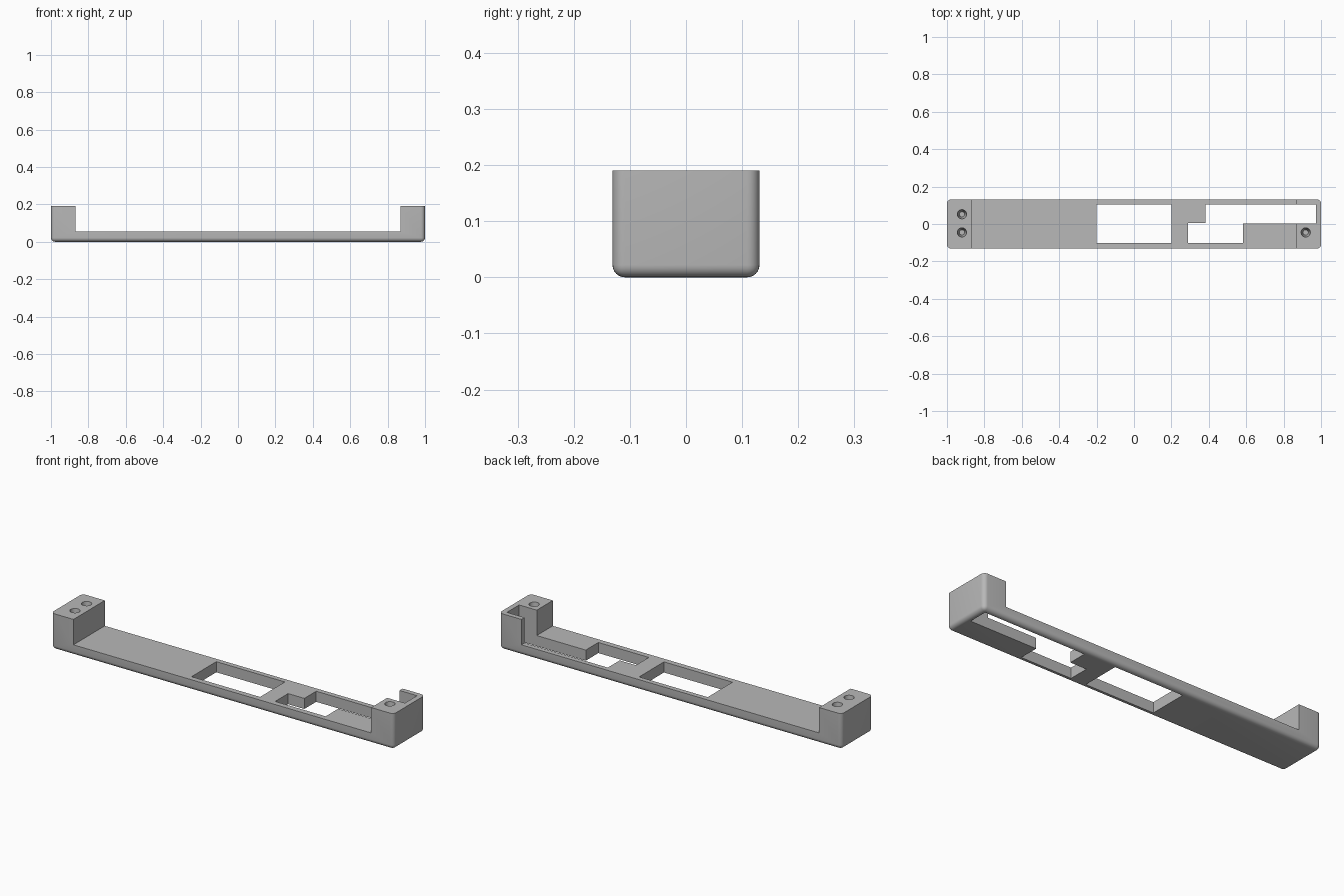
import bpy
import bmesh
import math

if "Cube" in bpy.data.objects:
    bpy.data.objects.remove(bpy.data.objects["Cube"], do_unlink=True)

HALF_WIDTH = 0.131
HEIGHT = 0.19
FLOOR = 0.056
BLOCK_X = 0.869
ROUND = 0.022

grey = bpy.data.materials.new("plain grey")
grey.use_nodes = True
grey.diffuse_color = (0.48, 0.48, 0.48, 1)
grey.node_tree.nodes["Principled BSDF"].inputs["Base Color"].default_value = (0.48, 0.48, 0.48, 1)


def prism(name, outline, z0, z1):
    """Solid made by raising a flat outline from z0 to z1."""
    bm = bmesh.new()
    face = bm.faces.new([bm.verts.new((x, y, z0)) for x, y in outline])
    raised = bmesh.ops.extrude_face_region(bm, geom=[face])["geom"]
    for v in raised:
        if isinstance(v, bmesh.types.BMVert):
            v.co.z = z1
    bmesh.ops.recalc_face_normals(bm, faces=bm.faces)
    return finish(name, bm)


def finish(name, bm):
    mesh = bpy.data.meshes.new(name)
    bm.to_mesh(mesh)
    bm.free()
    mesh.materials.append(grey)
    ob = bpy.data.objects.new(name, mesh)
    bpy.context.collection.objects.link(ob)
    return ob


def box(x0, x1, y0, y1):
    return [(x0, y0), (x1, y0), (x1, y1), (x0, y1)]


def screw_hole(x, y):
    """Tapered blind hole entering from the top."""
    depth = 0.1
    bm = bmesh.new()
    bmesh.ops.create_cone(bm, cap_ends=True, segments=32,
                          radius1=0.014, radius2=0.025, depth=depth)
    bmesh.ops.translate(bm, verts=bm.verts, vec=(x, y, HEIGHT + 0.002 - depth / 2))
    return finish("hole_cutter", bm)


# Bar with rounded bottom and upright edges, sharp on top
bar = prism("mounting_bar", box(-1, 1, -HALF_WIDTH, HALF_WIDTH), 0, HEIGHT)
bm = bmesh.new()
bm.from_mesh(bar.data)
rounded = [e for e in bm.edges if min(v.co.z for v in e.verts) < 0.01]
bmesh.ops.bevel(bm, geom=rounded, offset=ROUND, segments=6, profile=0.5, affect='EDGES')
bm.to_mesh(bar.data)
bm.free()

# Gap between end blocks, rectangular window, stepped slot and screw holes
stepped_slot = [(0.288, -0.102), (0.583, -0.102), (0.583, 0.003), (0.972, 0.003),
                (0.972, 0.105), (0.383, 0.105), (0.383, 0.006), (0.288, 0.006)]
cutters = [
    prism("gap_cutter", box(-BLOCK_X, BLOCK_X, -1, 1), FLOOR, 1),
    prism("window_cutter", box(-0.2, 0.2, -0.102, 0.105), -0.1, 0.3),
    prism("slot_cutter", stepped_slot, -0.1, 0.3),
    screw_hole(-0.92, 0.052),
    screw_hole(-0.92, -0.045),
    screw_hole(0.918, -0.045),
]

bpy.ops.object.select_all(action='DESELECT')
bar.select_set(True)
bpy.context.view_layer.objects.active = bar
for cutter in cutters:
    cutter.hide_render = True
    mod = bar.modifiers.new(cutter.name, 'BOOLEAN')
    mod.operation = 'DIFFERENCE'
    mod.solver = 'EXACT'
    mod.object = cutter
    bpy.ops.object.modifier_apply(modifier=mod.name)
for cutter in cutters:
    bpy.data.objects.remove(cutter, do_unlink=True)

bpy.ops.object.shade_smooth_by_angle(angle=math.radians(30))
